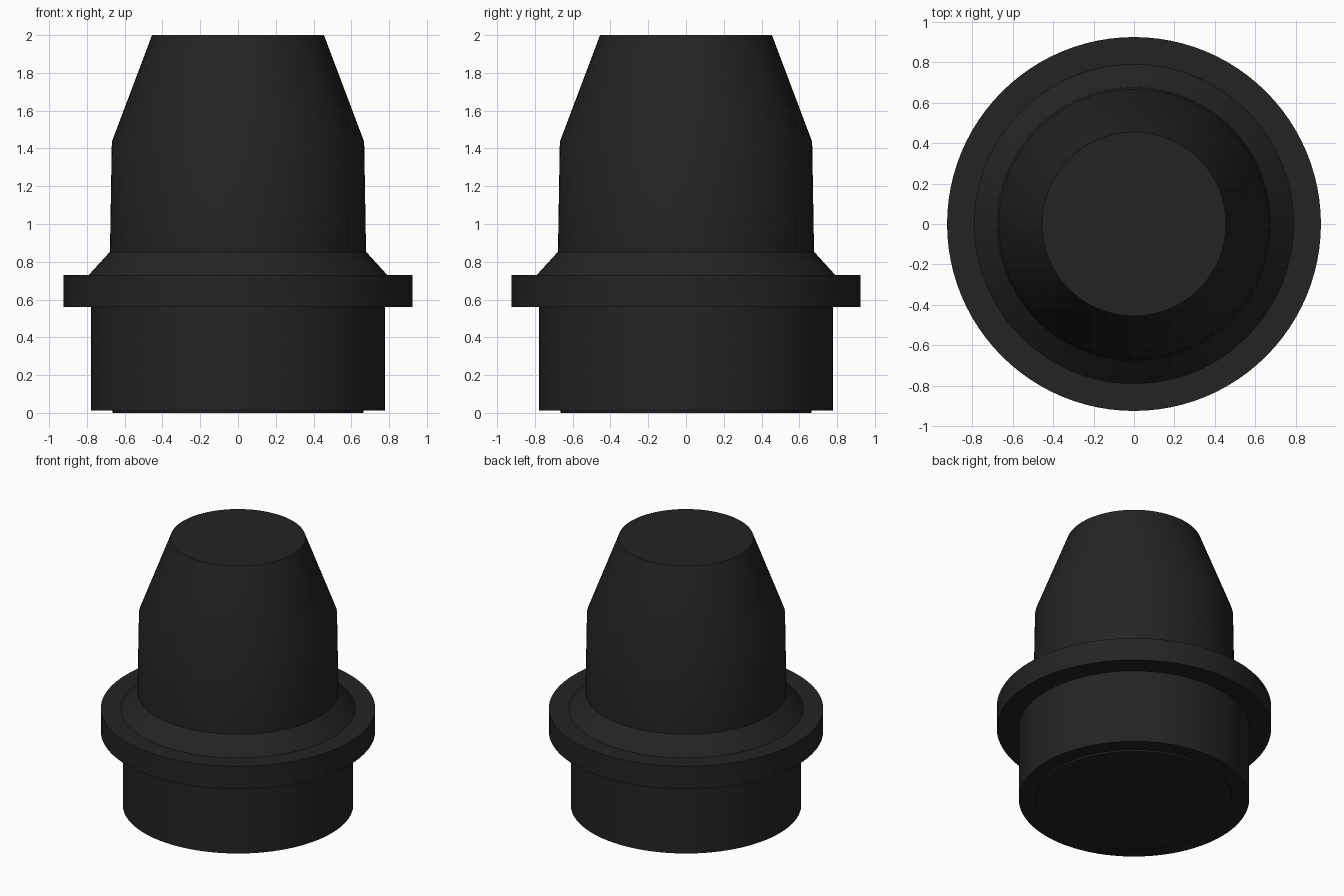
import bpy
import bmesh
from math import cos, sin, tau, radians

SEGMENTS = 96

cube = bpy.data.objects.get("Cube")
if cube:
    bpy.data.objects.remove(cube, do_unlink=True)

# Single dark colour
black = bpy.data.materials.new("black_rubber")
black.use_nodes = True
colour = (0.017, 0.017, 0.017, 1.0)
black.diffuse_color = colour
black.node_tree.nodes["Principled BSDF"].inputs["Base Color"].default_value = colour


def lathe(name, profile):
    """Revolve (radius, height) points, listed bottom to top, into a closed solid."""
    bm = bmesh.new()
    rings = [
        [bm.verts.new((r * cos(tau * i / SEGMENTS), r * sin(tau * i / SEGMENTS), z))
         for i in range(SEGMENTS)]
        for r, z in profile
    ]
    for low, high in zip(rings, rings[1:]):
        for i in range(SEGMENTS):
            j = (i + 1) % SEGMENTS
            bm.faces.new((low[i], low[j], high[j], high[i]))
    bm.faces.new(rings[0][::-1])
    bm.faces.new(rings[-1])
    mesh = bpy.data.meshes.new(name)
    bm.to_mesh(mesh)
    bm.free()
    mesh.materials.append(black)
    obj = bpy.data.objects.new(name, mesh)
    bpy.context.collection.objects.link(obj)
    bpy.ops.object.select_all(action="DESELECT")
    obj.select_set(True)
    bpy.context.view_layer.objects.active = obj
    bpy.ops.object.shade_smooth_by_angle(angle=radians(30))
    return obj


# One continuous turned plug: foot, lower barrel, flange, shoulder, tapered nose
lathe("tapered_plug", [
    (0.664, 0.0), (0.664, 0.012),    # raised foot disc
    (0.777, 0.012), (0.777, 0.56),   # lower barrel
    (0.925, 0.56), (0.925, 0.73),    # flange
    (0.79, 0.73), (0.678, 0.853),    # sloped shoulder
    (0.668, 1.435), (0.455, 2.0),    # upper barrel and nose
])
